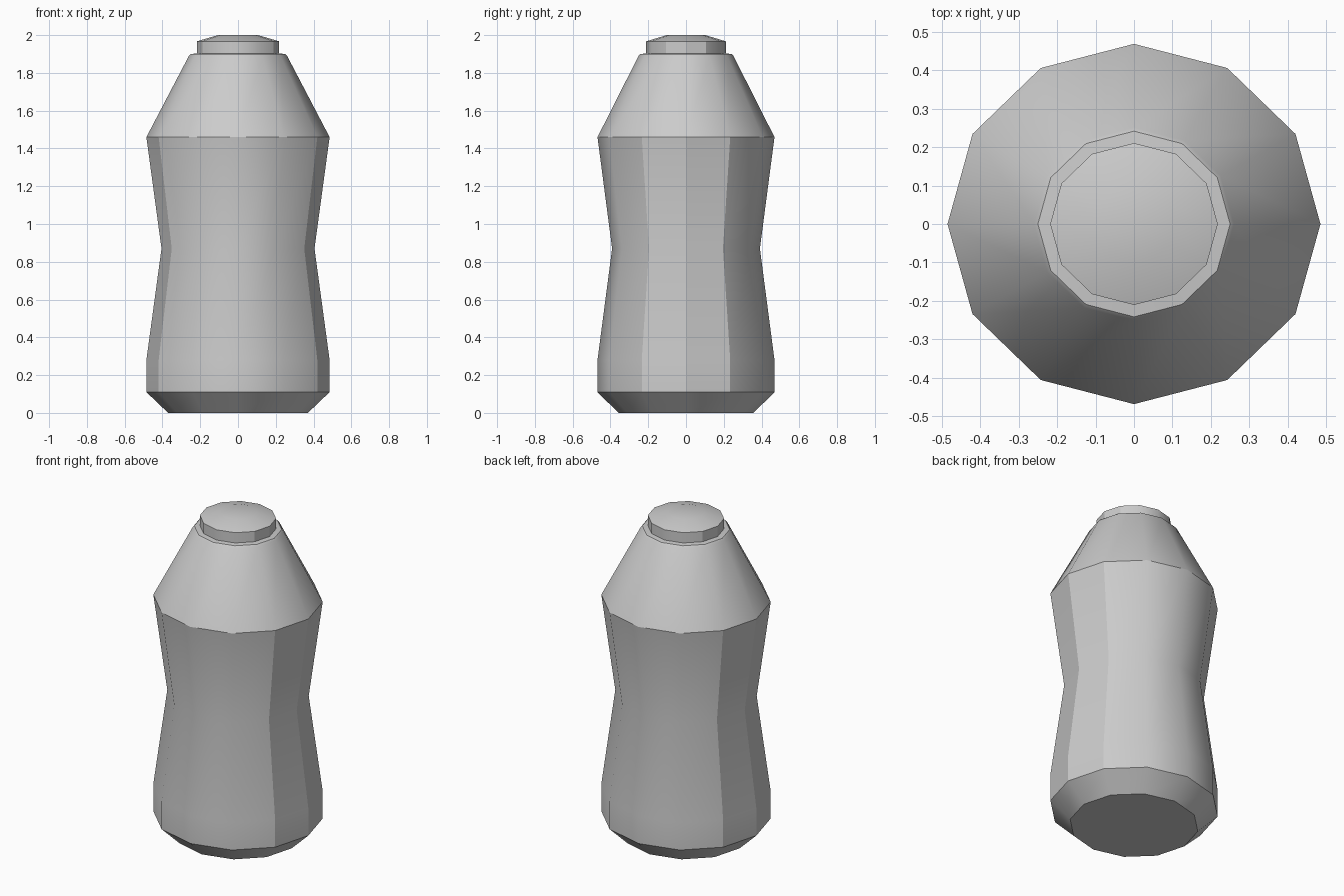
import bpy, bmesh, math

if "Cube" in bpy.data.objects:
    bpy.data.objects.remove(bpy.data.objects["Cube"])

SIDES = 12
Y_SCALE = 0.966


def lathe(name, profile):
    """Revolve (radius, z) points into a closed, slightly oval 12-sided solid."""
    bm = bmesh.new()
    rings = []
    for r, z in profile:
        rings.append([bm.verts.new((r * math.cos(2 * math.pi * i / SIDES),
                                    Y_SCALE * r * math.sin(2 * math.pi * i / SIDES), z))
                      for i in range(SIDES)])
    for a, b in zip(rings, rings[1:]):
        for i in range(SIDES):
            j = (i + 1) % SIDES
            bm.faces.new((a[i], a[j], b[j], b[i]))
    bm.faces.new(rings[0][::-1])
    bm.faces.new(rings[-1])
    bmesh.ops.recalc_face_normals(bm, faces=bm.faces)
    mesh = bpy.data.meshes.new(name)
    bm.to_mesh(mesh)
    bm.free()
    obj = bpy.data.objects.new(name, mesh)
    bpy.context.collection.objects.link(obj)
    bpy.ops.object.select_all(action='DESELECT')
    obj.select_set(True)
    bpy.context.view_layer.objects.active = obj
    bpy.ops.object.shade_smooth_by_angle(angle=math.radians(30))
    return obj


# Bottle: chamfered base, pinched waist, sloped shoulder, narrow rim and low cap
lathe("bottle", [(0.37, 0), (0.485, 0.11), (0.485, 0.28), (0.405, 0.87),
                 (0.485, 1.46), (0.26, 1.89), (0.25, 1.9), (0.218, 1.903),
                 (0.218, 1.967), (0.106, 2.0)])
